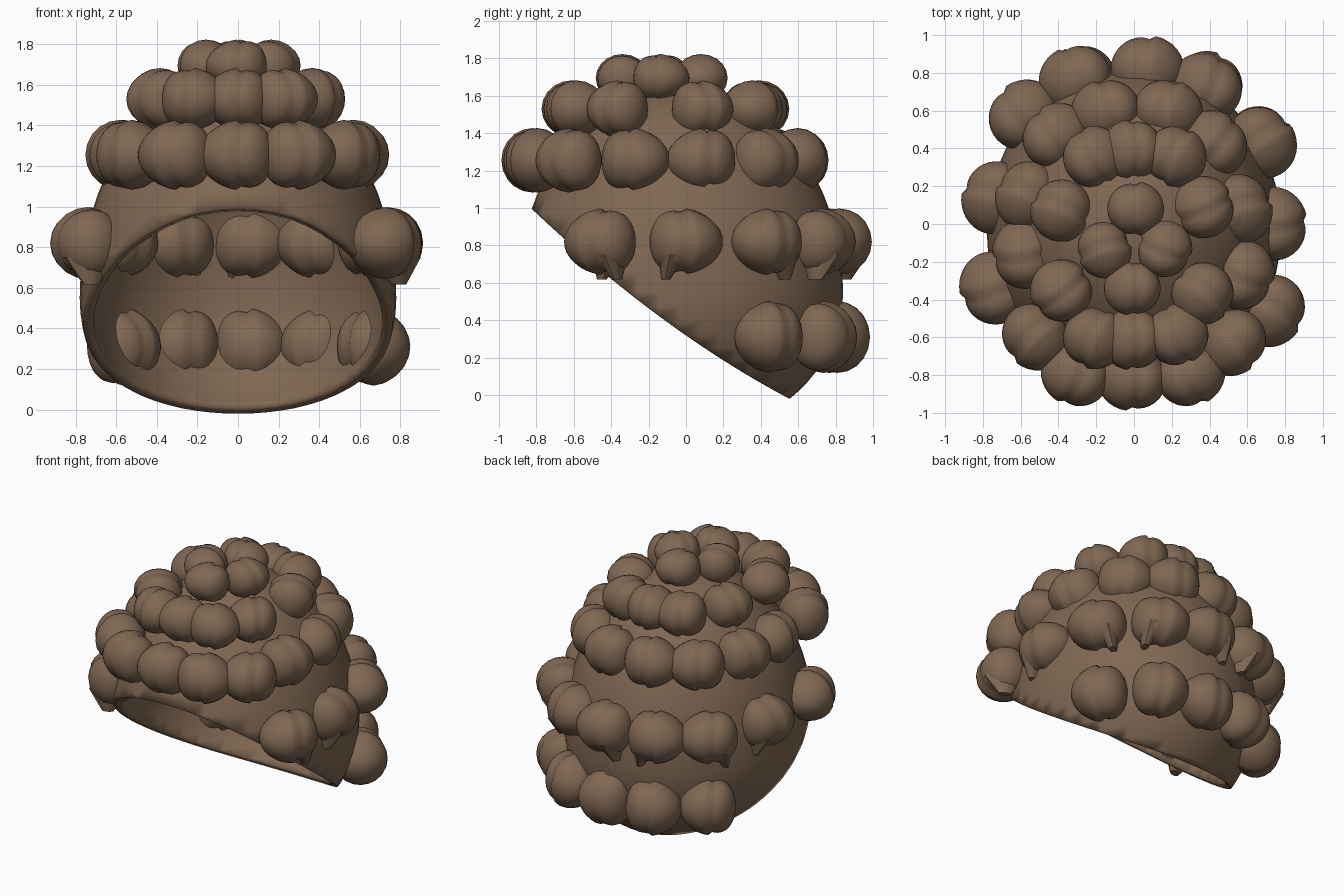
import bpy, bmesh, math
from mathutils import Matrix, Vector

cube = bpy.data.objects.get("Cube")
if cube:
    bpy.data.objects.remove(cube)

brown = bpy.data.materials.new("hair brown")
brown.use_nodes = True
color = (0.215, 0.137, 0.086, 1)
brown.diffuse_color = color
bsdf = next(n for n in brown.node_tree.nodes if n.type == 'BSDF_PRINCIPLED')
bsdf.inputs["Base Color"].default_value = color
bsdf.inputs["Roughness"].default_value = 0.8


def to_mesh(bm, name):
    bmesh.ops.recalc_face_normals(bm, faces=bm.faces[:])
    for f in bm.faces:
        f.smooth = True
    me = bpy.data.meshes.new(name)
    bm.to_mesh(me)
    bm.free()
    me.set_sharp_from_angle(angle=math.radians(50))
    me.materials.append(brown)
    return me


def place(me, name):
    ob = bpy.data.objects.new(name, me)
    bpy.context.collection.objects.link(ob)
    return ob


# Hair cap: egg-shaped shell, cut along a curved line sloping down to the nape
def hem(y):
    return 1.0 - (y + 0.83) * 0.741 - 0.07 * (1 - ((y + 0.15) / 0.68) ** 2)


bm = bmesh.new()
bmesh.ops.create_uvsphere(bm, u_segments=48, v_segments=32, radius=1)
for v in bm.verts:
    x, y, z = v.co
    y = 0.87 * y - 0.03
    v.co = (0.78 * x, y, 0.55 + z * (1.1 if z > 0 else 0.77) - hem(y))
bmesh.ops.bisect_plane(bm, geom=bm.verts[:] + bm.edges[:] + bm.faces[:],
                       plane_co=(0, 0, 0), plane_no=(0, 0, 1), clear_inner=True)
for v in bm.verts:
    v.co.z += hem(v.co.y)
cap = place(to_mesh(bm, "hair_cap"), "hair_cap")
solid = cap.modifiers.new("thickness", 'SOLIDIFY')
solid.thickness = 0.05
solid.offset = -1


# Curl: x points outward, y along the row, z up; a step makes the overlapping fold
def curl_mesh(side, tail):
    bm = bmesh.new()
    bmesh.ops.create_uvsphere(bm, u_segments=20, v_segments=18, radius=1,
                              matrix=Matrix.Rotation(math.pi / 2, 4, 'X'))
    for v in bm.verts:
        d = v.co.y + 0.05
        fold = 1 - 0.13 * math.exp(-d / 0.3) if d > 0 else 1
        v.co.x *= fold
        v.co.z *= fold
        v.co.y += 0.18 * v.co.z ** 2 - 0.06
    if tail:
        lock = bmesh.ops.create_cone(bm, cap_ends=True, segments=10, radius1=0.12,
                                     radius2=0.4, depth=0.75)
        for v in lock["verts"]:
            v.co = Vector((v.co.x * 1.9 + 0.1, v.co.y + 0.42 - 0.25 * v.co.z, v.co.z - 0.75))
    for v in bm.verts:
        v.co.y *= side
    return to_mesh(bm, "curl")


curls = {(s, t): curl_mesh(s, t) for s in (1, -1) for t in (True, False)}

# Rows: name, height, half sizes (out, along, up), tail, centres anticlockwise
rows = [
    ("nape_curl", 0.31, (0.18, 0.185, 0.195), False,
     [(0.66, 0.45), (0.4, 0.73), (0.06, 0.81), (-0.27, 0.77), (-0.57, 0.55)]),
    ("lower_curl", 0.82, (0.18, 0.195, 0.18), True,
     [(0.73, -0.45), (0.74, -0.01), (0.67, 0.44), (0.39, 0.72), (0.06, 0.82),
      (-0.3, 0.77), (-0.59, 0.57), (-0.73, 0.15), (-0.74, -0.35)]),
    ("middle_curl", 1.255, (0.17, 0.185, 0.175), False,
     [(0, -0.82), (0.29, -0.8), (0.53, -0.62), (0.57, -0.28), (0.56, 0.09),
      (0.43, 0.42), (0.17, 0.6), (-0.14, 0.6), (-0.42, 0.46), (-0.56, 0.16),
      (-0.58, -0.17), (-0.53, -0.59), (-0.3, -0.8)]),
    ("upper_curl", 1.53, (0.165, 0.165, 0.155), False,
     [(0, -0.61), (0.22, -0.59), (0.37, -0.36), (0.37, 0.08), (0.21, 0.36),
      (0, 0.39), (-0.22, 0.35), (-0.38, 0.08), (-0.38, -0.36), (-0.22, -0.6)]),
    ("crown_curl", 1.695, (0.145, 0.15, 0.13), False,
     [(0, -0.34), (0.16, -0.14), (0, 0.08), (-0.16, -0.13)]),
]
for name, z, size, tail, centres in rows:
    for i, (x, y) in enumerate(centres):
        ob = place(curls[(1 if i % 2 == 0 else -1, tail)], f"{name}_{i + 1}")
        ob.location = (x, y, z)
        ob.scale = size
        ob.rotation_euler.z = math.atan2(y + 0.08, x)
